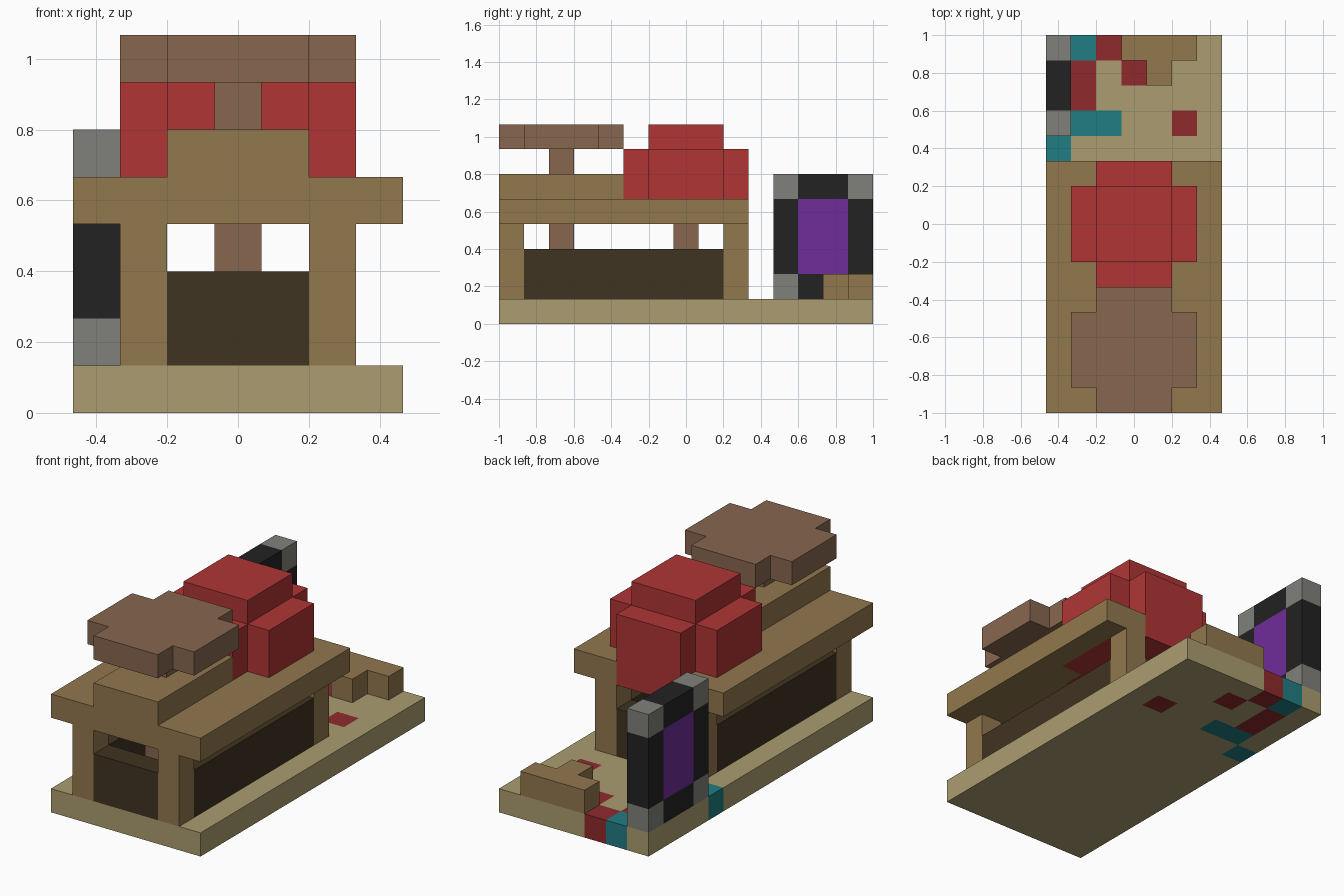
import bpy
import bmesh
from mathutils import Vector
from itertools import product

default = bpy.data.objects.get("Cube")
if default:
    bpy.data.objects.remove(default, do_unlink=True)

U = 2 / 15  # block size


def material(name, rgb):
    """Flat colour given as 8-bit display values."""
    linear = [((c / 255 + 0.055) / 1.055) ** 2.4 for c in rgb] + [1.0]
    m = bpy.data.materials.new(name)
    m.use_nodes = True
    m.diffuse_color = linear
    bsdf = next(n for n in m.node_tree.nodes if n.type == "BSDF_PRINCIPLED")
    bsdf.inputs["Base Color"].default_value = linear
    return m


sand = material("sand", (171, 157, 112))
wood = material("wood", (146, 120, 78))
brown = material("reddish brown", (135, 103, 79))
dark = material("dark brown", (64, 51, 33))
red = material("bright red", (176, 53, 53))
crimson = material("crimson", (143, 42, 44))
teal = material("teal", (33, 125, 130))
grey = material("grey", (128, 129, 123))
black = material("black", (34, 34, 34))
purple = material("purple", (112, 45, 155))


def box(xs, ys, zs):
    """Set of grid cells; each argument is one index or (first, last)."""
    spans = [(s, s) if isinstance(s, int) else s for s in (xs, ys, zs)]
    return set(product(*(range(a, b + 1) for a, b in spans)))


def plus(xs, ys, zs):
    """Box footprint with its four corner columns removed."""
    return {c for c in box(xs, ys, zs) if not (c[0] in xs and c[1] in ys)}


def build(name, cells, mats, rule=lambda cell: 0):
    """Mesh the outer skin of a set of cells, coloured by cell."""
    bm = bmesh.new()
    for cell in sorted(cells):
        centre = Vector(cell) + Vector((0.5, 0.5, 0.5))
        for axis, sign in product(range(3), (-1, 1)):
            n = Vector((0, 0, 0))
            n[axis] = sign
            if tuple(int(a + b) for a, b in zip(cell, n)) in cells:
                continue
            u = Vector((n.y, n.z, n.x))
            v = n.cross(u)
            corners = [centre + (n + u * a + v * b) / 2
                       for a, b in ((-1, -1), (1, -1), (1, 1), (-1, 1))]
            face = bm.faces.new([bm.verts.new(p) for p in corners])
            face.material_index = rule(cell)
    bmesh.ops.translate(bm, vec=(-3.5, -7.5, 0), verts=bm.verts)
    bmesh.ops.scale(bm, vec=(U, U, U), verts=bm.verts)
    bmesh.ops.remove_doubles(bm, verts=bm.verts, dist=U / 100)
    mesh = bpy.data.meshes.new(name)
    bm.to_mesh(mesh)
    bm.free()
    for m in mats:
        mesh.materials.append(m)
    obj = bpy.data.objects.new(name, mesh)
    bpy.context.collection.objects.link(obj)
    return obj


# Ground slab with coloured blocks set into it
red_spots = box(1, (12, 13), 0) | box(2, 14, 0) | box(3, 13, 0) | box(5, 11, 0)
teal_spots = box((1, 2), 11, 0) | box(1, 14, 0) | box(0, 10, 0)
build("ground", box((0, 6), (0, 14), 0), [sand, crimson, teal],
      lambda c: 1 if c in red_spots else 2 if c in teal_spots else 0)

# Hut: corner posts, low walls, inner columns
for side, x in (("right", 1), ("left", 5)):
    for end, y in (("front", 0), ("back", 9)):
        build(f"{end}_{side}_post", box(x, y, (1, 3)), [wood])
    build(f"{side}_wall", box(x, (1, 8), (1, 2)), [dark])
for end, y in (("front", 0), ("back", 9)):
    build(f"{end}_wall", box((2, 4), y, (1, 2)), [dark])
for end, y in (("front", 2), ("back", 7)):
    build(f"{end}_column", box(3, y, (1, 3)), [brown])

# Red dome sunk into the wooden roof
dome = plus((1, 5), (5, 9), (4, 6)) | box((2, 4), (6, 8), 7)
build("red_dome", dome, [red])
build("roof", (box((0, 6), (0, 9), 4) | box((2, 4), (0, 4), 5)) - dome, [wood])

# Flat canopy on a short stalk
build("canopy_stalk", box(3, 2, 6), [brown])
build("canopy", plus((1, 5), (0, 4), 7), [brown])

# Upright frame with a purple panel
corners = {(0, y, z) for y in (11, 14) for z in (1, 5)}
panel = box(0, (12, 13), (2, 4))
build("gate_frame", box(0, (11, 14), (1, 5)) - panel, [black, grey],
      lambda c: 1 if c in corners else 0)
build("gate_panel", panel, [purple])

# Low bench behind the hut
build("bench", box((3, 5), 14, 1) | box(4, 13, 1), [wood])
